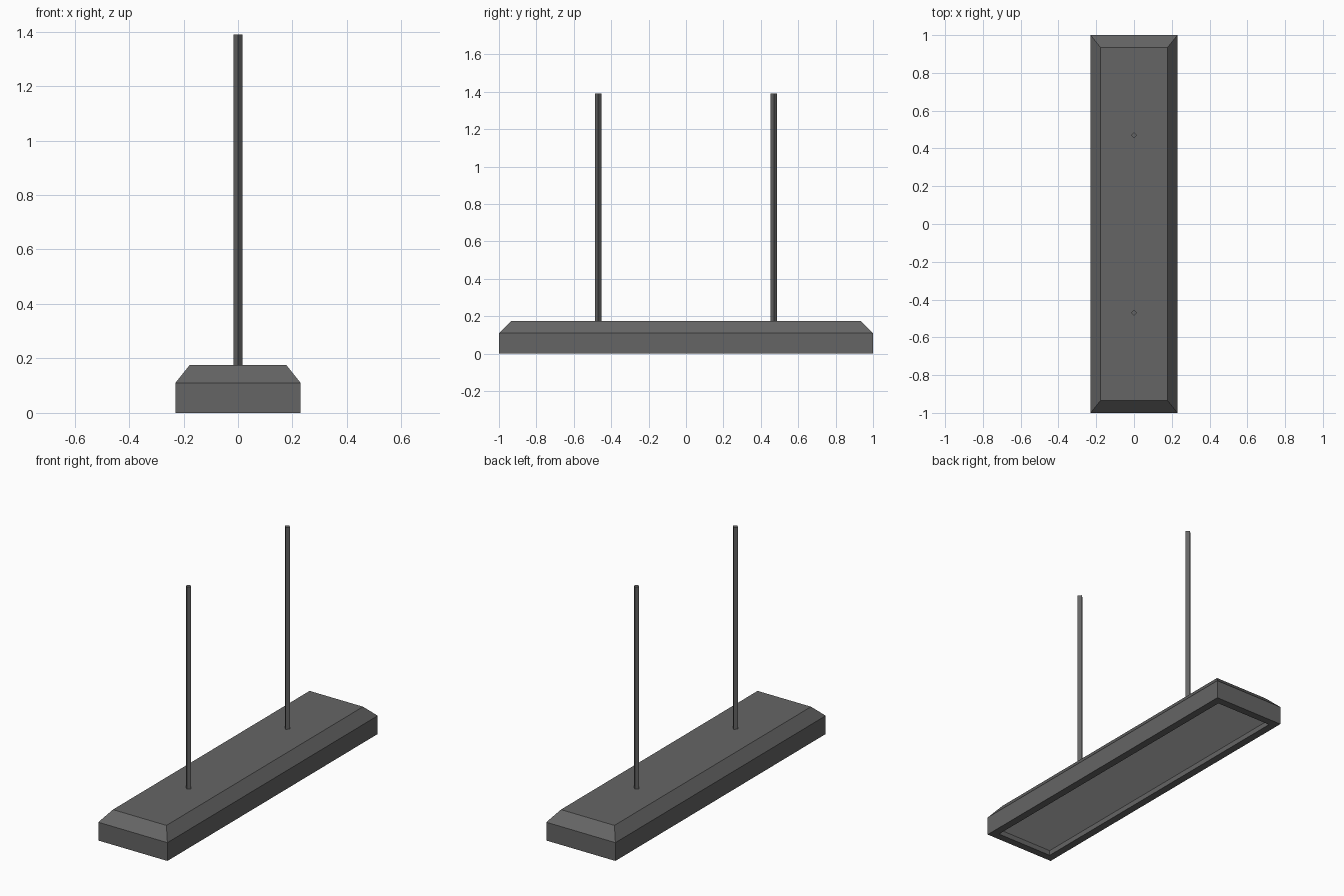
import bpy, bmesh

if "Cube" in bpy.data.objects:
    bpy.data.objects.remove(bpy.data.objects["Cube"])

dark = bpy.data.materials.new("dark_metal")
dark.diffuse_color = (0.13, 0.13, 0.13, 1)
dark.use_nodes = True
dark.node_tree.nodes["Principled BSDF"].inputs["Base Color"].default_value = dark.diffuse_color


def make_object(name, bm, material=None):
    bmesh.ops.recalc_face_normals(bm, faces=bm.faces)
    mesh = bpy.data.meshes.new(name)
    bm.to_mesh(mesh)
    bm.free()
    if material:
        mesh.materials.append(material)
    obj = bpy.data.objects.new(name, mesh)
    bpy.context.collection.objects.link(obj)
    return obj


def lofted_box(name, rings, material=None):
    """Stack rectangular rings (half x, half y, z) and cap both ends."""
    bm = bmesh.new()
    loops = []
    for hx, hy, z in rings:
        corners = ((-hx, -hy), (hx, -hy), (hx, hy), (-hx, hy))
        loops.append([bm.verts.new((x, y, z)) for x, y in corners])
    for a, b in zip(loops, loops[1:]):
        for i in range(4):
            j = (i + 1) % 4
            bm.faces.new((a[i], a[j], b[j], b[i]))
    bm.faces.new(loops[0])
    bm.faces.new(loops[-1])
    return make_object(name, bm, material)


# Lamp housing: recessed underside, flat rim, straight sides, sloped top
lofted_box("lamp_housing", [
    (0.185, 0.955, 0.034),
    (0.185, 0.955, 0.0),
    (0.23, 1.0, 0.0),
    (0.23, 1.0, 0.11),
    (0.178, 0.935, 0.175),
], dark)

# Light panel set into the recess
lofted_box("light_panel", [(0.185, 0.955, 0.03), (0.185, 0.955, 0.034)])

# Two square hanging rods, turned so their edges face front and sides
bottom, top = 0.17, 1.39
for side, y in (("front", -0.47), ("back", 0.47)):
    bm = bmesh.new()
    bmesh.ops.create_cone(bm, cap_ends=True, segments=4, radius1=0.017,
                          radius2=0.017, depth=top - bottom)
    bmesh.ops.translate(bm, verts=bm.verts, vec=(0, y, (bottom + top) / 2))
    make_object(side + "_hanging_rod", bm, dark)
